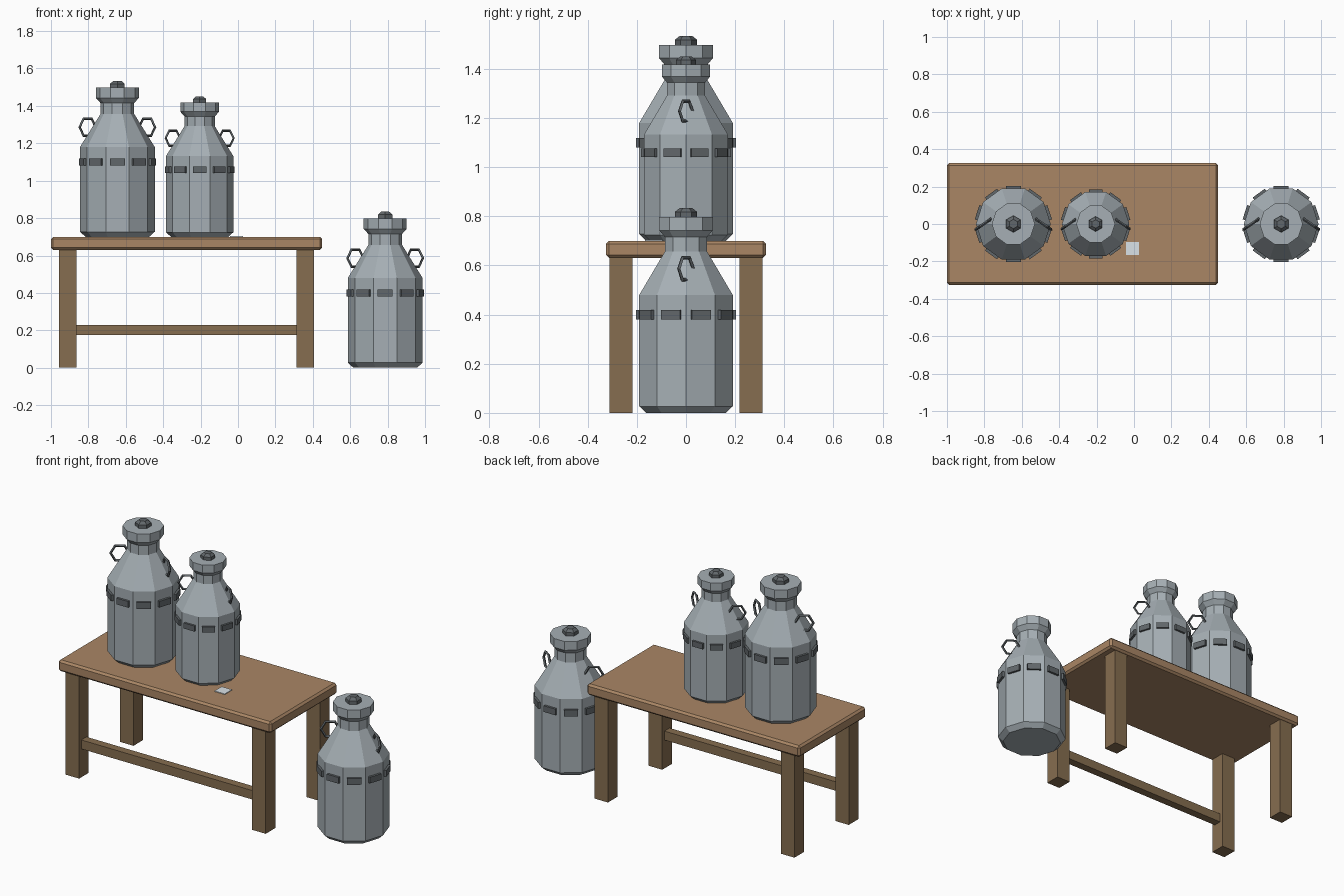
import bpy, bmesh
from math import cos, sin, pi, radians
from mathutils import Matrix, Vector

if "Cube" in bpy.data.objects:
    bpy.data.objects.remove(bpy.data.objects["Cube"])


def material(name, rgb):
    m = bpy.data.materials.new(name)
    m.diffuse_color = (*rgb, 1)
    m.use_nodes = True
    m.node_tree.nodes["Principled BSDF"].inputs["Base Color"].default_value = m.diffuse_color
    return m


WOOD = material("light_wood", (0.40, 0.24, 0.13))
DARK_WOOD = material("dark_wood", (0.24, 0.155, 0.08))
METAL = material("grey_metal", (0.38, 0.43, 0.46))
DARK_METAL = material("dark_metal", (0.12, 0.135, 0.145))
PAPER = material("paper", (0.70, 0.76, 0.80))


def finish(bm, name, mat, loc=(0, 0, 0), scale=1.0):
    bmesh.ops.recalc_face_normals(bm, faces=bm.faces)
    mesh = bpy.data.meshes.new(name)
    bm.to_mesh(mesh)
    bm.free()
    mesh.materials.append(mat)
    ob = bpy.data.objects.new(name, mesh)
    ob.location = loc
    ob.scale = (scale,) * 3
    bpy.context.collection.objects.link(ob)
    return ob


def add_box(bm, centre, size, rot=Matrix.Identity(4)):
    m = rot @ Matrix.Translation(centre) @ Matrix.Diagonal((*size, 1))
    bmesh.ops.create_cube(bm, size=1, matrix=m)


def box(name, centre, size, mat, bevel=0):
    bm = bmesh.new()
    add_box(bm, (0, 0, 0), size)
    ob = finish(bm, name, mat, centre)
    if bevel:
        mod = ob.modifiers.new("bevel", 'BEVEL')
        mod.width, mod.segments = bevel, 1
    return ob


def lathe(bm, profile, sides, start=0.0):
    """Closed solid from (radius, height) points."""
    rings = []
    for r, z in profile:
        rings.append([bm.verts.new((r * cos(start + 2 * pi * i / sides),
                                    r * sin(start + 2 * pi * i / sides), z))
                      for i in range(sides)])
    for a, b in zip(rings, rings[1:]):
        for i in range(sides):
            j = (i + 1) % sides
            bm.faces.new((a[i], a[j], b[j], b[i]))
    bm.faces.new(rings[0][::-1])
    bm.faces.new(rings[-1])


def add_ring(bm, centre, turn, major, minor, sides=6, tube=4):
    """Upright low-poly ring, turned about z."""
    m = Matrix.Translation(centre) @ Matrix.Rotation(turn, 4, 'Z')
    loops = []
    for i in range(sides):
        a = 2 * pi * i / sides
        loop = []
        for k in range(tube):
            b = 2 * pi * k / tube
            r = major + minor * cos(b)
            loop.append(bm.verts.new(m @ Vector((r * cos(a), minor * sin(b), r * sin(a)))))
        loops.append(loop)
    for i in range(sides):
        a, b = loops[i], loops[(i + 1) % sides]
        for k in range(tube):
            n = (k + 1) % tube
            bm.faces.new((a[k], a[n], b[n], b[k]))


BODY = [(0.17, 0), (0.2, 0.027), (0.2, 0.48), (0.09, 0.657), (0.09, 0.735)]
LID = [(0.09, 0.715), (0.115, 0.743), (0.115, 0.797)]
KNOB = [(0.045, 0.79), (0.045, 0.818), (0.025, 0.834)]


def milk_can(name, loc, scale=1.0):
    for part, profile, sides, start, mat in (
            ("body", BODY, 10, 0, METAL),
            ("lid", LID, 10, 0, METAL),
            ("lid_knob", KNOB, 6, pi / 2, DARK_METAL)):
        bm = bmesh.new()
        lathe(bm, profile, sides, start)
        finish(bm, f"{name}_{part}", mat, loc, scale)
    # one stud on each body face
    bm = bmesh.new()
    for i in range(10):
        rot = Matrix.Rotation(radians(18 + 36 * i), 4, 'Z')
        add_box(bm, (0.194, 0, 0.399), (0.02, 0.08, 0.038), rot)
    finish(bm, f"{name}_studs", DARK_METAL, loc, scale)
    # mirrored shoulder handles
    bm = bmesh.new()
    for s in (-1, 1):
        add_ring(bm, (s * 0.159, 0, 0.586), -s * 0.6, 0.052, 0.008)
    finish(bm, f"{name}_handles", DARK_METAL, loc, scale)


# table
TX = -0.275
box("table_top", (TX, 0, 0.665), (1.45, 0.65, 0.07), WOOD, 0.012)
for sx, side in ((-1, "left"), (1, "right")):
    for sy, end in ((-1, "front"), (1, "back")):
        box(f"{end}_{side}_leg", (TX + sx * 0.635, sy * 0.264, 0.316),
            (0.092, 0.093, 0.632), DARK_WOOD)
box("front_stretcher", (TX, -0.264, 0.202), (1.2, 0.05, 0.055), DARK_WOOD)
box("paper_note", (-0.009, -0.131, 0.702), (0.07, 0.07, 0.004), PAPER)

# cans
milk_can("left_can", (-0.645, 0, 0.70))
milk_can("small_can", (-0.205, 0, 0.70), 0.9)
milk_can("floor_can", (0.787, 0, 0))
